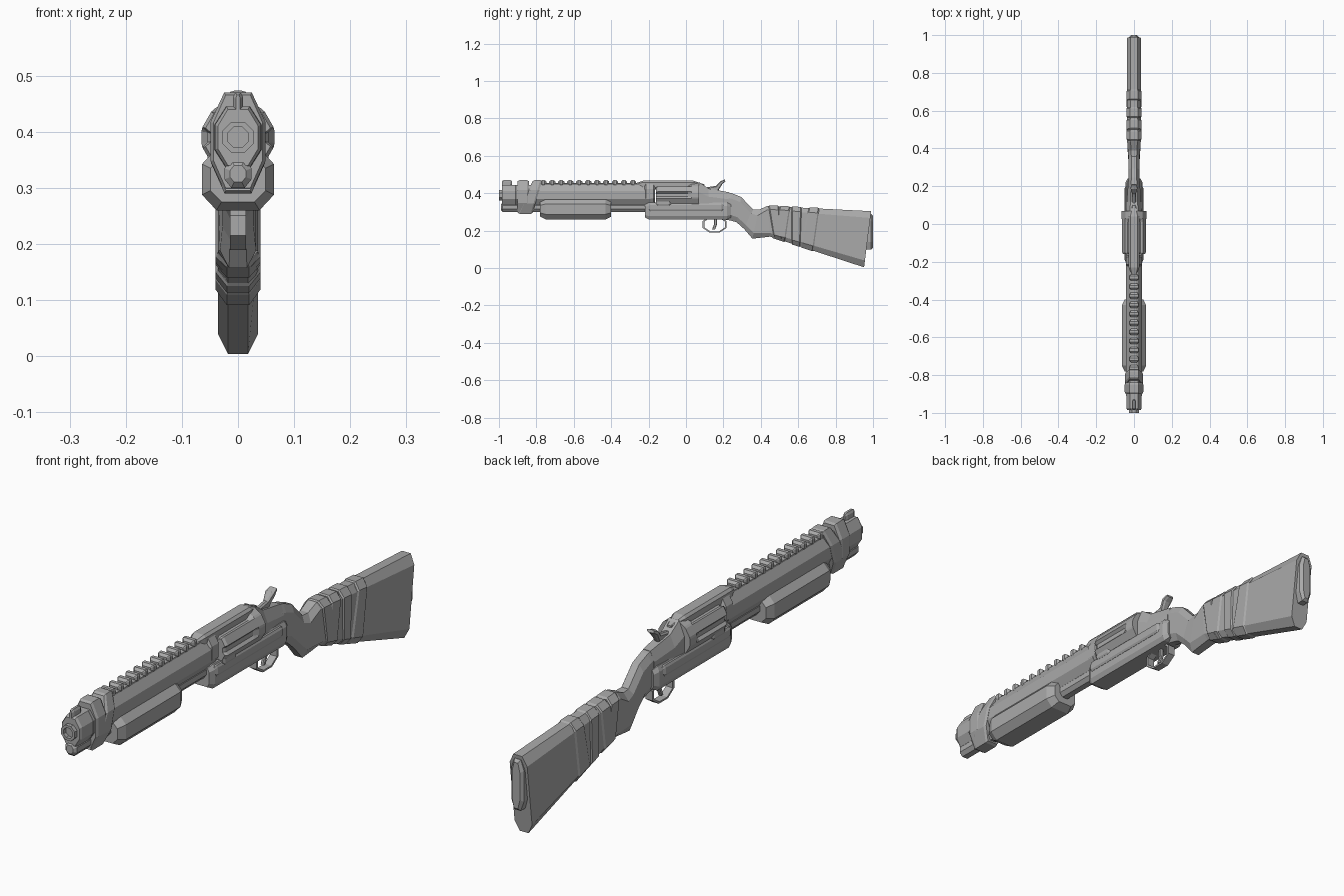
import bpy, bmesh
from math import sin, cos, pi, radians
from mathutils import Vector

if "Cube" in bpy.data.objects:
    bpy.data.objects.remove(bpy.data.objects["Cube"])

GREY = (0.4, 0.4, 0.4, 1)
grey = bpy.data.materials.new("plain grey")
grey.use_nodes = True
grey.diffuse_color = GREY
grey.node_tree.nodes["Principled BSDF"].inputs["Base Color"].default_value = GREY


def loft(name, rings, closed=False):
    """Skin a list of equal rings; cap the ends unless the loop is closed."""
    bm = bmesh.new()
    loops = [[bm.verts.new(point) for point in ring] for ring in rings]
    if closed:
        loops.append(loops[0])
    else:
        bm.faces.new(loops[0])
        bm.faces.new(loops[-1])
    for near, far in zip(loops, loops[1:]):
        for i in range(len(near)):
            bm.faces.new((near[i - 1], near[i], far[i], far[i - 1]))
    bmesh.ops.recalc_face_normals(bm, faces=bm.faces)
    mesh = bpy.data.meshes.new(name)
    bm.to_mesh(mesh)
    bm.free()
    mesh.materials.append(grey)
    part = bpy.data.objects.new(name, mesh)
    bpy.context.scene.collection.objects.link(part)


def section(top, bottom, width, flat=0.5, chamfer=0.2, x=0):
    """Eight-sided ring spanning two (y, z) points, with chamfered corners."""
    upper, lower = Vector((x, *top)), Vector((x, *bottom))
    corners = [(flat, 0), (1, chamfer), (1, 1 - chamfer), (flat, 1)]
    half = [(width * side, upper.lerp(lower, t)) for side, t in corners]
    mirrored = [(-side, centre) for side, centre in reversed(half)]
    return [centre + Vector((side, 0, 0)) for side, centre in half + mirrored]


def bar(name, start, end, top, bottom, width, slope=0.01, shrink=0.01,
        lean_start=0, lean_end=0, **shape):
    """Chamfered bar along y whose two ends taper; a lean moves its underside."""
    rings = []
    for y, lean, inset in ((start, lean_start, shrink), (start + slope, lean_start, 0),
                           (end - slope, lean_end, 0), (end, lean_end, shrink)):
        rings.append(section((y, top - inset), (y + lean, bottom + inset),
                             width - inset, **shape))
    loft(name, rings)


def circle(radius, y, height, sides=8):
    angles = [(i + 0.5) * 2 * pi / sides for i in range(sides)]
    return [(radius * cos(a), y, height + radius * sin(a)) for a in angles]


# Shared heights and lines
AXIS = 0.39
BARREL_TOP = 0.445
BARREL_LOW = 0.335
RAIL_TOP = 0.47
FRAME_TOP = 0.35
FRAME_LOW = 0.26
OCTAGON = dict(flat=0.5, chamfer=0.3)

# Barrel, hollow muzzle and magazine tube
bar("barrel", -0.92, -0.18, BARREL_TOP, BARREL_LOW, 0.042, **OCTAGON)
bar("muzzle_shroud", -0.985, -0.88, BARREL_TOP, BARREL_LOW, 0.041, shrink=0.005, **OCTAGON)
loft("muzzle_ring", [circle(radius, y, AXIS) for radius, y in
                     ((0.03, -0.97), (0.03, -1), (0.02, -1), (0.02, -0.97))], closed=True)
bar("magazine_tube", -0.99, -0.2, 0.35, 0.3, 0.024, **OCTAGON)
bar("front_sight", -0.985, -0.93, RAIL_TOP, 0.43, 0.009, shrink=0.005)

# Clamp bands near the muzzle
bar("slanted_band", -0.82, -0.77, RAIL_TOP, 0.29, 0.048, shrink=0.005,
    lean_start=-0.08, lean_end=-0.05, **OCTAGON)
bar("front_band", -0.9, -0.84, RAIL_TOP, 0.295, 0.049, shrink=0.005, **OCTAGON)

# Toothed rail
TEETH, PITCH = 11, 0.048
bar("rail_base", -0.82, -0.24, 0.455, 0.43, 0.022, shrink=0)
for i in range(TEETH):
    y = i * PITCH - 0.78
    bar(f"rail_tooth_{i + 1}", y, y + PITCH * 0.7, RAIL_TOP, BARREL_TOP, 0.025,
        shrink=0.008, flat=0.9)

# Pump fore-end
bar("fore_end", -0.78, -0.4, 0.37, FRAME_LOW, 0.064, slope=0.03, shrink=0.015,
    flat=0.6, chamfer=0.25)


# Revolving cylinder with six flutes
def fluted(y, radius, depth):
    ring = []
    for chamber in range(6):
        for turn, scale in ((-16, 1), (-9, depth), (9, depth), (16, 1)):
            a = radians(chamber * 60 + turn)
            ring.append((radius * scale * cos(a), y, AXIS + radius * scale * sin(a)))
    return ring


loft("cylinder", [fluted(-0.16, 0.06, 0.8), fluted(-0.15, 0.066, 0.83),
                  fluted(0.01, 0.066, 0.83), fluted(0.03, 0.066, 1),
                  fluted(0.07, 0.066, 1)])

# Receiver frame around the cylinder
bar("lower_frame", -0.22, 0.24, FRAME_TOP, FRAME_LOW, 0.045, slope=0.02, flat=0.8)
bar("front_frame", -0.225, -0.165, 0.46, BARREL_LOW, 0.043, **OCTAGON)
bar("top_strap", -0.29, 0.1, 0.467, 0.42, 0.028, slope=0.06, shrink=0.02, flat=0.7)
loft("rear_frame", [section((y, top), (y, 0.28), width, **OCTAGON) for y, top, width in
                    ((0.07, 0.46, 0.042), (0.12, 0.425, 0.038), (0.23, 0.405, 0.03))])
for name, side in (("left", 1), ("right", -1)):
    bar(f"{name}_side_panel", -0.2, 0.2, 0.345, 0.305, 0.008, shrink=0.006, x=side * 0.042)
    bar(f"{name}_frame_ridge", -0.16, -0.08, 0.365, 0.335, 0.007, shrink=0.006, x=side * 0.047)

# Hammer with thumb spur
loft("hammer", [section(top, bottom, width) for top, bottom, width in
                (((0.1, 0.43), (0.1, 0.4), 0.01), ((0.16, 0.44), (0.17, 0.41), 0.01),
                 ((0.185, 0.465), (0.195, 0.45), 0.018),
                 ((0.207, 0.473), (0.211, 0.463), 0.014))])

# Trigger and octagonal guard
guard = []
for i in range(8):
    a = (i + 0.5) * pi / 4
    guard.append([(x, 0.153 + 0.07 * scale * cos(a), 0.233 + 0.047 * scale * sin(a))
                  for x, scale in ((-0.014, 0.85), (0.014, 0.85), (0.014, 1), (-0.014, 1))])
loft("trigger_guard", guard, closed=True)
loft("trigger", [section((y, z), (y + 0.016, z), 0.007)
                 for y, z in ((0.15, FRAME_LOW), (0.15, 0.235), (0.14, 0.207))])

# Wrist sweeping down into the stock
loft("wrist", [section(top, bottom, 0.028) for top, bottom in
               (((0.2, 0.41), (0.2, FRAME_LOW)), ((0.245, 0.4), (0.235, 0.255)),
                ((0.295, 0.38), (0.27, 0.245)), ((0.365, 0.306), (0.315, 0.205)))])

# Shoulder stock between a comb line and a belly line
COMB = Vector((0.435, 0.332)), Vector((0.99, 0.304))
BELLY = Vector((0.45, 0.168)), Vector((0.952, 0.004))


def stock_ring(upper, lower, grow=0):
    lift = Vector((0, grow))
    return section(COMB[0].lerp(COMB[1], upper) + lift,
                   BELLY[0].lerp(BELLY[1], lower) - lift, 0.036 + grow, chamfer=0.12)


loft("stock", [section((0.355, 0.313), (0.31, 0.21), 0.028),
               section((0.39, 0.312), (0.355, 0.157), 0.032),
               stock_ring(0, 0), stock_ring(1, 1)])
bar("butt_pad", 0.94, 1, 0.29, 0.1, 0.026)

# Raised wraps with alternating lean
for i, (upper, lower) in enumerate(((0.01, 0.04), (0.12, 0.02), (0.23, 0.23), (0.4, 0.32))):
    lean = 0.09 if i % 2 == 0 else 0.14
    rings = [stock_ring(upper + 0.1 * t, lower + lean * t, grow)
             for t, grow in ((0, 0), (0.1, 0.004), (0.9, 0.004), (1, 0))]
    loft(f"stock_wrap_{i + 1}", rings)
